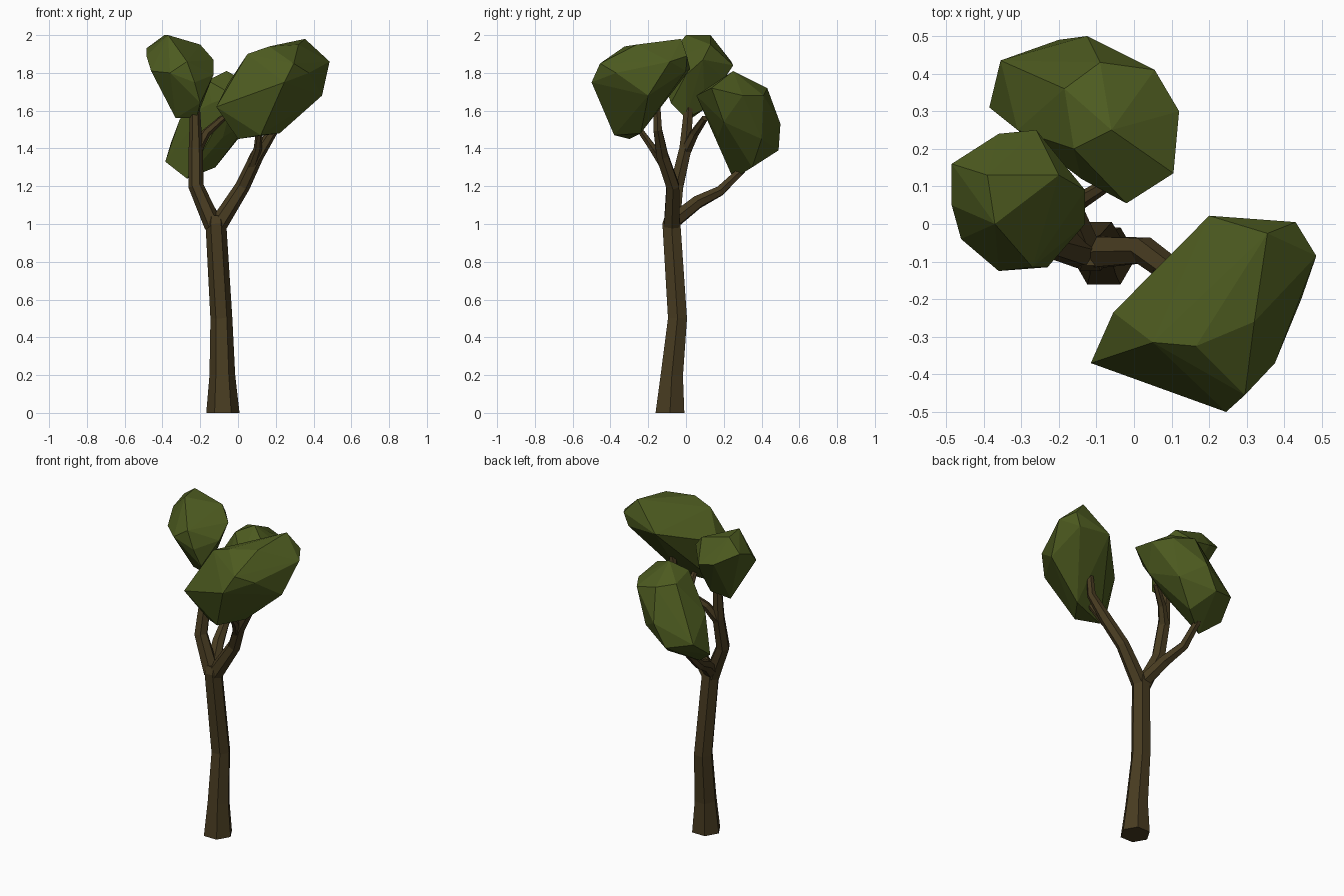
import bpy, bmesh, math
from mathutils import Vector


def material(name, rgb):
    m = bpy.data.materials.new(name)
    m.diffuse_color = (*rgb, 1)
    return m


BARK = material("bark_brown", (0.064, 0.044, 0.015))
LEAF = material("leaf_green", (0.074, 0.104, 0.014))


def finish(bm, name, mat):
    bmesh.ops.recalc_face_normals(bm, faces=bm.faces)
    mesh = bpy.data.meshes.new(name)
    bm.to_mesh(mesh)
    bm.free()
    mesh.materials.append(mat)
    obj = bpy.data.objects.new(name, mesh)
    bpy.context.collection.objects.link(obj)
    return obj


def limb(name, path, sides=6, flat_base=False):
    """Faceted tapering tube along (x, y, z, radius) points."""
    bm = bmesh.new()
    pts = [Vector(p[:3]) for p in path]
    rings = []
    for i, p in enumerate(pts):
        t = Vector((0, 0, 0))
        if i > 0:
            t += (p - pts[i - 1]).normalized()
        if i < len(pts) - 1:
            t += (pts[i + 1] - p).normalized()
        if flat_base and i == 0:
            t = Vector((0, 0, 1))
        q = Vector((0, 0, 1)).rotation_difference(t.normalized())
        ring = []
        for k in range(sides):
            a = 2 * math.pi * k / sides
            ring.append(bm.verts.new(p + q @ Vector((math.cos(a), math.sin(a), 0)) * path[i][3]))
        rings.append(ring)
    for a, b in zip(rings, rings[1:]):
        for k in range(sides):
            n = (k + 1) % sides
            bm.faces.new((a[k], a[n], b[n], b[k]))
    bm.faces.new(rings[0])
    bm.faces.new(rings[-1])
    return finish(bm, name, BARK)


def clump(name, points):
    """Faceted leaf mass: convex hull round its corner points."""
    bm = bmesh.new()
    for p in points:
        bm.verts.new(p)
    res = bmesh.ops.convex_hull(bm, input=bm.verts)
    loose = {g for g in res["geom_interior"] + res["geom_unused"]
             if isinstance(g, bmesh.types.BMVert)}
    bmesh.ops.delete(bm, geom=list(loose), context='VERTS')
    return finish(bm, name, LEAF)


# Trunk
limb("trunk", [(-0.08, -0.085, 0, 0.088), (-0.083, -0.075, 0.2, 0.068),
               (-0.088, -0.045, 0.5, 0.058), (-0.117, -0.077, 1.0, 0.055),
               (-0.117, -0.072, 1.04, 0.045)], flat_base=True)

# Main branches and their side twigs
limb("left_branch", [(-0.13, -0.075, 0.99, 0.048), (-0.222, -0.05, 1.2, 0.041),
                     (-0.224, -0.003, 1.4, 0.037), (-0.228, 0.015, 1.64, 0.025)])
limb("left_twig", [(-0.222, 0.0, 1.39, 0.032), (-0.17, 0.045, 1.48, 0.025),
                   (-0.08, 0.1, 1.56, 0.018)])
limb("right_branch", [(-0.108, -0.075, 0.99, 0.048), (0.025, -0.07, 1.2, 0.039),
                      (0.1, -0.125, 1.36, 0.036), (0.19, -0.15, 1.5, 0.026),
                      (0.2, -0.155, 1.65, 0.02)])
limb("right_twig", [(0.07, -0.11, 1.3, 0.027), (0.105, -0.175, 1.4, 0.022),
                    (0.115, -0.26, 1.52, 0.016)])
limb("back_branch", [(-0.13, -0.06, 1.02, 0.042), (-0.18, 0.06, 1.115, 0.037),
                     (-0.22, 0.18, 1.175, 0.029), (-0.225, 0.3, 1.29, 0.022)])

# Leaf clumps
clump("left_leaves", [
    (-0.485, 0.16, 1.93), (-0.36, 0.24, 1.86), (-0.26, 0.25, 1.84), (-0.13, 0.09, 1.87),
    (-0.13, 0.0, 1.79), (-0.23, -0.115, 1.75), (-0.36, -0.125, 1.80), (-0.46, -0.04, 1.81),
    (-0.485, 0.05, 1.89), (-0.39, 0.13, 2.0), (-0.37, 0.0, 2.0), (-0.2, 0.13, 1.95),
    (-0.27, -0.115, 1.86), (-0.24, 0.2, 1.77),
    (-0.22, 0.0, 1.56), (-0.33, 0.03, 1.56), (-0.24, 0.1, 1.61), (-0.2, -0.08, 1.64)])

clump("back_leaves", [
    (-0.385, 0.31, 1.33), (-0.355, 0.435, 1.43), (-0.27, 0.25, 1.24), (-0.12, 0.35, 1.3),
    (-0.125, 0.5, 1.53), (-0.2, 0.49, 1.39), (0.0, 0.4, 1.45), (0.055, 0.41, 1.68),
    (0.12, 0.3, 1.68), (0.105, 0.135, 1.72), (-0.02, 0.055, 1.68), (-0.06, 0.25, 1.81),
    (-0.16, 0.2, 1.76), (-0.31, 0.25, 1.55), (-0.185, 0.36, 1.74), (-0.09, 0.43, 1.72),
    (0.06, 0.2, 1.54), (-0.14, 0.12, 1.64), (-0.08, 0.17, 1.46)])

clump("right_leaves", [
    (-0.115, -0.37, 1.62), (-0.055, -0.235, 1.74), (0.0, -0.3, 1.45), (0.12, -0.38, 1.47),
    (0.22, -0.24, 1.48), (0.245, -0.5, 1.75), (0.295, -0.455, 1.85), (0.165, -0.325, 1.94),
    (0.05, -0.315, 1.9), (0.32, -0.26, 1.95), (0.355, -0.025, 1.98), (0.2, 0.022, 1.82),
    (0.43, 0.005, 1.89), (0.485, -0.085, 1.86), (0.445, -0.2, 1.68), (0.375, -0.37, 1.8),
    (0.16, -0.09, 1.74), (0.4, 0.0, 1.81)])
